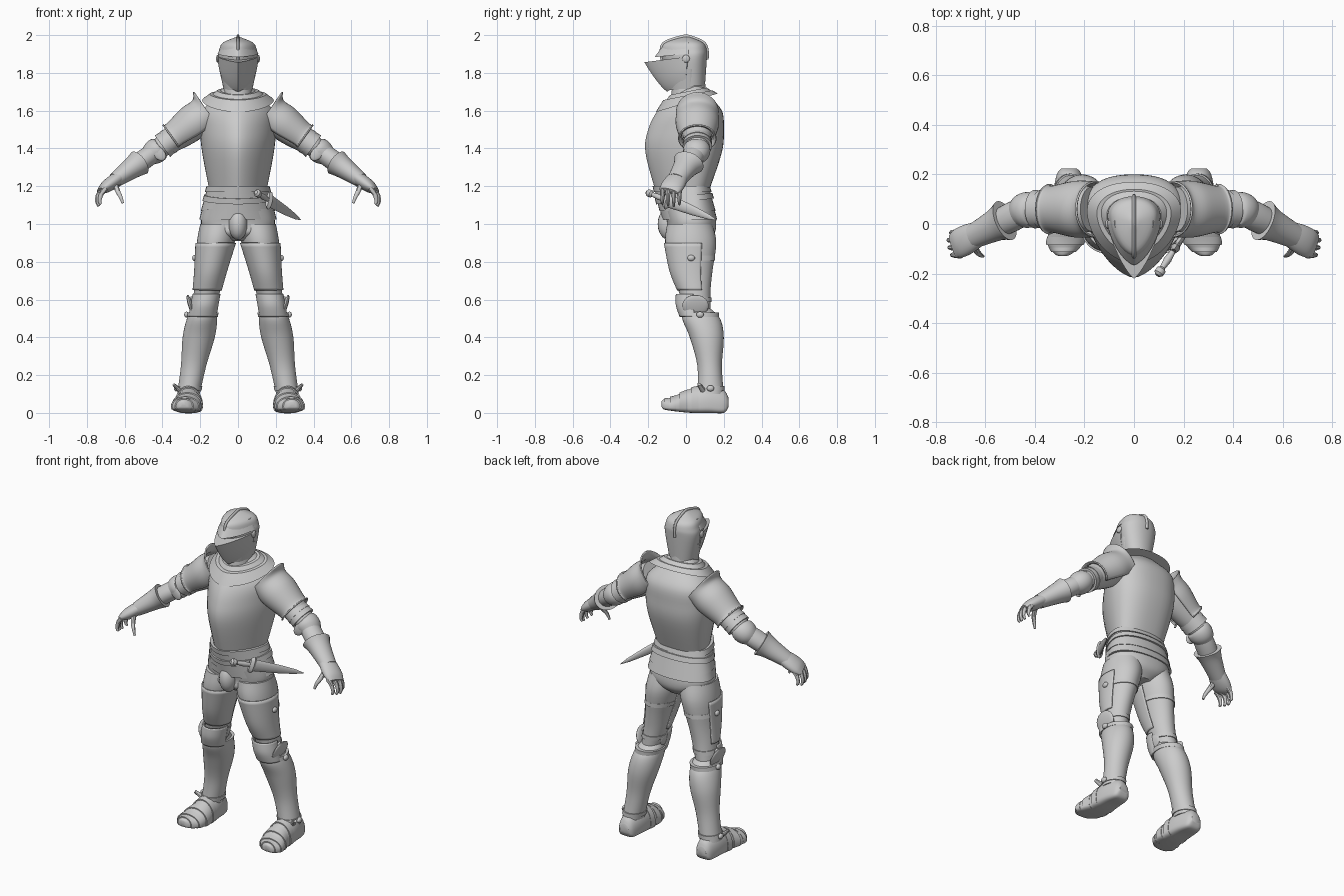
import bpy, bmesh, math
from mathutils import Vector

cube = bpy.data.objects.get("Cube")
if cube:
    bpy.data.objects.remove(cube)

steel = bpy.data.materials.new("grey steel")
steel.use_nodes = True
steel.diffuse_color = (.6, .6, .6, 1)
steel.node_tree.nodes["Principled BSDF"].inputs["Base Color"].default_value = steel.diffuse_color
X, Y, Z = Vector((1, 0, 0)), Vector((0, 1, 0)), Vector((0, 0, 1))
FULL = (0, 360)


def spline(rows, steps=5):
    """Catmull-Rom interpolation of a table of section sizes."""
    out = []
    last = len(rows) - 1
    for i in range(last):
        before, start, end, after = (rows[max(0, min(last, i + k))] for k in (-1, 0, 1, 2))
        for step in range(steps):
            t = step / steps
            out.append([q + t / 2 * (r - p + t * (2 * p - 5 * q + 4 * r - s + t * (3 * (q - r) + s - p)))
                        for p, q, r, s in zip(before, start, end, after)])
    return out + [list(rows[last])]


def ring(centre, u, v, width, low, high, low_power=2, high_power=2, arc=FULL, segments=40):
    """Super-ellipse section whose lower and upper halves may differ."""
    points = []
    for i in range(segments if arc == FULL else segments + 1):
        angle = math.radians(arc[0] + (arc[1] - arc[0]) * i / segments)
        co, si = math.cos(angle), math.sin(angle)
        power = 2 / (low_power if si < 0 else high_power)
        across = math.copysign(abs(co) ** power, co) * width
        along = math.copysign(abs(si) ** power, si) * (low if si < 0 else high)
        points.append(centre + u * across + v * along)
    return points


def loft(name, rings, closed=True, mirror=False, thick=0):
    """Skin a list of rings, with end caps, or as a plate when open."""
    bm = bmesh.new()
    grid = [[bm.verts.new(p) for p in points] for points in rings]
    n = len(grid[0])
    for a, b in zip(grid, grid[1:]):
        for i in range(n if closed else n - 1):
            k = (i + 1) % n
            bm.faces.new((a[i], a[k], b[k], b[i]))
    if closed:
        bm.faces.new(grid[0][::-1])
        bm.faces.new(grid[-1])
    bmesh.ops.recalc_face_normals(bm, faces=bm.faces)
    for face in bm.faces:
        face.smooth = True
    mesh = bpy.data.meshes.new(name)
    bm.to_mesh(mesh)
    bm.free()
    mesh.materials.append(steel)
    mesh.set_sharp_from_angle(angle=math.radians(35))
    part = bpy.data.objects.new(name, mesh)
    bpy.context.collection.objects.link(part)
    if thick:
        plate = part.modifiers.new("plate", 'SOLIDIFY')
        plate.thickness, plate.offset = thick, 0
    if mirror:
        part.modifiers.new("pair", 'MIRROR')


def upright(name, rows, front=2, back=2, arc=FULL, grow=0, steps=5, **options):
    """Rows: z, half width, front y, back y, centre x, tilt."""
    rings = []
    for row in spline(rows, steps):
        z, width, near, far, x, tilt = (row + [0, 0])[:6]
        middle = (near + far) / 2 if front == back else far * .3
        points = ring(Vector((x, middle, z)), X, Y, width + grow, middle - near + grow,
                      far - middle + grow, front, back, arc)
        rings.append([p + Z * tilt * p.y for p in points])
    loft(name, rings, arc == FULL, **options)


def limb(name, rows, arc=FULL, segments=28, steps=5, side=Y, mirror=True, **options):
    """Rows: x, y, z, half height, half depth, swept along the path."""
    rows = spline(rows, steps)
    centres = [Vector(row[:3]) for row in rows]
    rings = []
    for i, row in enumerate(rows):
        way = (centres[min(i + 1, len(rows) - 1)] - centres[max(i - 1, 0)]).normalized()
        u = (side - way * way.dot(side)).normalized()
        rings.append(ring(centres[i], u, way.cross(u), row[4], row[3], row[3],
                          arc=arc, segments=segments))
    loft(name, rings, arc == FULL, mirror=mirror, **options)


def ball(name, centre, size, tilt=0, mirror=True):
    rings = []
    for i in range(11):
        angle = math.pi * (i / 10 - .5)
        height, k = math.sin(angle) * size[2], max(math.cos(angle), .01)
        middle = Vector(centre) + Z * height + X * tilt * height
        rings.append(ring(middle, X, Y, k * size[0], k * size[1], k * size[1], segments=20))
    loft(name, rings, mirror=mirror)


# Torso: ridged breastplate and flatter backplate
upright("cuirass", [(1.17, .15, -.16, .12), (1.38, .19, -.215, .19), (1.5, .2, -.2, .2),
                    (1.6, .19, -.15, .19), (1.68, .1, -.07, .12)], front=1.6, back=2.4)
for i in range(3):
    z, width, near, far = 1.64 + i * .02, .19 - i * .04, .035 * i - .16, .17 - i * .03
    upright("gorget_lame", [(z, width, near, far, 0, .3), (z + .04, width - .04, near + .04, far - .03, 0, .2)],
            front=1.8, back=2.2)
upright("neck_collar", [(1.66, .08, -.08, .11), (1.76, .07, -.07, .1)])


# Waist skirt and belts share one flaring profile
def skirt(name, top, bottom, grow=0, tilt=0):
    rows = []
    for z in (top, bottom):
        flare = (1.2 - z) * .28
        rows.append((z, .16 + flare, flare * .8 - .17, .12 + flare, 0, tilt))
    upright(name, rows, front=1.8, back=2.2, grow=grow)


skirt("fauld_upper", 1.19, 1.07)
skirt("fauld_lower", 1.1, 1.025, grow=-.004)
skirt("waist_belt", 1.2, 1.17, grow=.007)
skirt("sword_belt", 1.15, 1.12, grow=.006, tilt=.1)
upright("pelvis", [(1.08, .18, -.12, .15), (1, .195, -.1, .16), (.95, .15, -.1, .15), (.91, .06, -.05, .11)],
        front=2.3, back=2.3)
ball("codpiece", (0, -.09, 1), (.05, .06, .085), mirror=False)

# Dagger lying across the left hip
pommel, point = Vector((.1, -.2, 1.165)), Vector((.335, .165, 1.02))
axis = (point - pommel).normalized()
flat = axis.cross(Z).normalized()
wide = flat.cross(axis)


def dagger_part(name, rows):
    loft(name, [ring(pommel + axis * t, flat, wide, a, b, b, segments=12) for t, a, b in rows])


dagger_part("dagger_pommel", [(-.01, .01, .01), (0, .02, .02), (.02, .02, .02), (.03, .01, .01)])
dagger_part("dagger_grip", [(.02, .01, .01), (.07, .016, .016), (.12, .01, .01)])
dagger_part("dagger_guard", [(.11, .01, .04), (.13, .02, .05), (.15, .01, .03)])
dagger_part("dagger_blade", [(.14, .014, .035), (.3, .01, .025), (.4, .006, .014), (.456, .001, .001)])

# Helmet: skull, comb along its midline, brow plate, pointed visor
SKULL = [(1.73, .08, -.08, .1), (1.87, .106, -.125, .11), (1.92, .1, -.13, .11),
         (1.96, .08, -.11, .09), (1.99, .01, -.02, .02)]
upright("helmet_skull", SKULL, front=1.7, back=2.1)
midline = [(near, z) for z, width, near, far in SKULL[1:]] + [(far, z) for z, width, near, far in SKULL[:0:-1]]
limb("helmet_comb", [(0, y, z, .01, .008) for y, z in midline], side=X, mirror=False, segments=12)
upright("brow_plate", [(1.9, .108, -.166, .03, 0, .1), (1.96, .08, -.12, .03, 0, .1)], front=1.5)
upright("visor", [(1.77, .086, -.1, 0, 0, .7), (1.82, .1, -.155, .01, 0, .4), (1.885, .11, -.22, .03, 0, .13)],
        front=1.3)
upright("chin_guard", [(1.71, .075, -.09, .06), (1.82, .1, -.12, .07)], front=1.7, back=2.1)
ball("visor_pivot", (.108, 0, 1.875), (.008, .02, .02))


# Arms follow one sloping path that bends forward past the elbow
def arm(name, rows, **options):
    limb(name, [(x, .06 - .5 * max(0, x - .43), 1.7 - .72 * x, high, deep) for x, high, deep in rows], **options)


arm("upper_arm", [(.17, .08, .09), (.23, .085, .095), (.3, .08, .08), (.43, .05, .06)])
arm("pauldron", [(.155, .135, .11), (.18, .1, .11), (.24, .1, .11), (.33, .08, .09), (.345, .09, .1)],
    arc=(-38, 218), thick=.008)
for x in (.345, .37):
    arm("arm_lame", [(x, .066, .074), (x + .03, .07, .078)], steps=1)
arm("elbow_plate", [(.4, .045, .05), (.42, .064, .07), (.45, .064, .07), (.48, .045, .05)])
ball("elbow_wing", (.42, -.005, 1.375), (.035, .01, .04), tilt=.4)
arm("forearm", [(.43, .05, .055), (.49, .053, .06), (.55, .05, .055)])
arm("gauntlet_cuff", [(.522, .07, .085), (.56, .058, .066), (.65, .04, .05)])
arm("hand_plate", [(.625, .035, .05), (.67, .036, .06), (.705, .03, .06), (.73, .015, .05)])


def finger(name, path):
    limb(name, [(*spot, .016 - .003 * i, .015 - .003 * i) for i, spot in enumerate(path)], segments=10, steps=3)


for i in range(4):
    y, curl = -.035 - i * .03, .01 * abs(i - 1.3)
    finger("finger", [(.7, y, 1.19), (.74 - curl, y, 1.16), (.75 - curl, y, 1.12), (.74 - curl, y, 1.09 + curl)])
finger("thumb", [(.65, -.08, 1.21), (.635, -.11, 1.17), (.62, -.125, 1.14), (.61, -.13, 1.11)])


# Legs follow one slanting axis
def leg(name, rows, **options):
    upright(name, [(z, width, near, far, .1 + .18 * (1 - z)) for z, width, near, far in rows], mirror=True, **options)


def strap(name, z, profile):
    section = min(spline(profile), key=lambda row: abs(row[0] - z))[1:]
    leg(name, [(z + .012, *section), (z - .012, *section)], grow=.005)
    ball(name + "_buckle", (.29 - .18 * z + section[0], sum(section[1:]) / 2, z), (.012, .02, .016))


THIGH = [(1, .1, -.1, .14), (.9, .1, -.11, .16), (.75, .08, -.08, .14), (.65, .07, -.04, .13), (.55, .06, -.02, .13)]
GREAVE = [(.56, .06, -.01, .12), (.5, .08, -.02, .18), (.4, .085, .02, .2), (.25, .067, .06, .19), (.1, .06, .06, .2)]
leg("thigh", THIGH)
leg("cuisse", THIGH[1:4], arc=(170, 385), grow=.004, thick=.007)
leg("greave", GREAVE)
leg("knee_plate", [(.63, .07, -.05, .1), (.57, .07, -.05, .1), (.51, .07, -.03, .1)], arc=(170, 370), thick=.008)
ball("knee_wing", (.25, .05, .567), (.014, .07, .058), tilt=.3)
ball("knee_inner_wing", (.113, .04, .58), (.01, .045, .04), tilt=-.2)
strap("thigh_strap", .82, THIGH)
strap("knee_strap", .6, THIGH)
strap("calf_strap", .52, GREAVE)
strap("ankle_strap", .13, GREAVE)
limb("strap_end", [(.31, .09, .12, .014, .016), (.34, .07, .15, .008, .01)], segments=10)


# Plated shoes: rows of y, half width, bottom z, top z
def foot_ring(row, grow=0):
    y, width, low, high = row
    middle = low + (high - low) * .35
    return ring(Vector((.262 - .2 * min(y, 0), y, middle)), X, Z, width + grow, middle - low,
                high - middle + grow, 4, 2)


foot = spline([(.225, .03, .03, .08), (.2, .05, 0, .12), (.12, .065, 0, .15), (.03, .07, 0, .13),
               (-.07, .075, .01, .085), (-.12, .035, .02, .07), (-.13, .01, .04, .06)])
loft("shoe", [foot_ring(row) for row in foot], mirror=True)
for i in range(13, 25, 3):
    loft("shoe_lame", [foot_ring(row, .002 * (k + 1)) for k, row in enumerate(foot[i:i + 3])], mirror=True)
